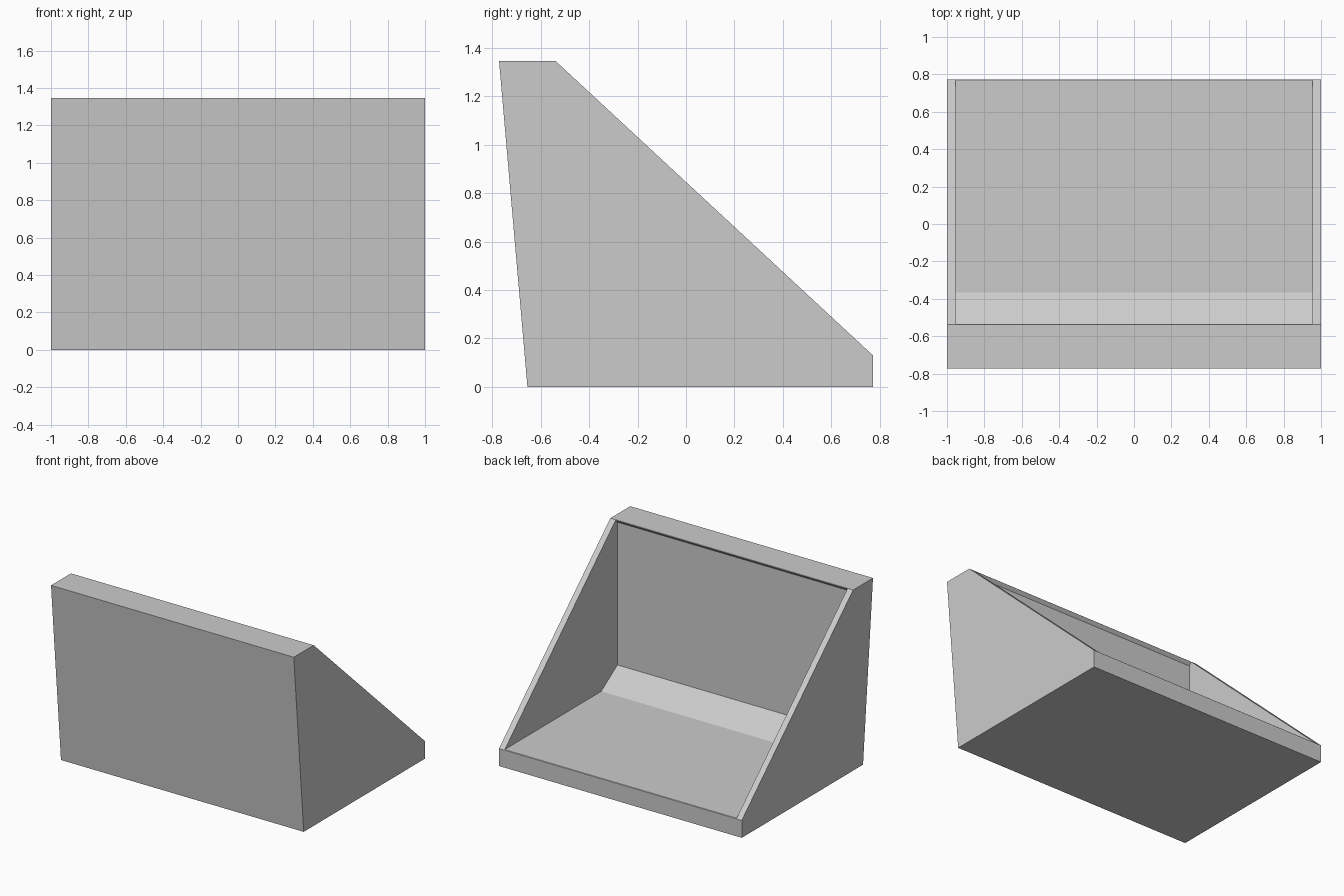
import bpy
import bmesh

default = bpy.data.objects.get("Cube")
if default:
    bpy.data.objects.remove(default, do_unlink=True)

grey = bpy.data.materials.new("light_grey")
grey.use_nodes = True
colour = (0.6, 0.6, 0.6, 1)
grey.diffuse_color = colour
grey.node_tree.nodes["Principled BSDF"].inputs["Base Color"].default_value = colour


def prism(name, profile, half_width):
    """Extrude a side profile of (y, z) points symmetrically along x."""
    bm = bmesh.new()
    face = bm.faces.new([bm.verts.new((-half_width, y, z)) for y, z in profile])
    extruded = bmesh.ops.extrude_face_region(bm, geom=[face])["geom"]
    moved = [v for v in extruded if isinstance(v, bmesh.types.BMVert)]
    bmesh.ops.translate(bm, verts=moved, vec=(2 * half_width, 0, 0))
    bmesh.ops.recalc_face_normals(bm, faces=bm.faces[:])
    mesh = bpy.data.meshes.new(name)
    bm.to_mesh(mesh)
    bm.free()
    mesh.materials.append(grey)
    obj = bpy.data.objects.new(name, mesh)
    bpy.context.collection.objects.link(obj)
    return obj


# Outer body with leaning front wall and sloped opening
bin_body = prism("open_bin", [(-0.655, 0), (0.772, 0), (0.772, 0.13),
                              (-0.538, 1.345), (-0.772, 1.345)], 1.0)

# Hollow: flat floor, sloped fillet, upright wall and small overhang at the top
hollow = prism("hollow_cutter", [(-0.557, 0.257), (-0.367, 0.133), (1, 0.133),
                                 (1, 1.6), (-0.52, 1.6), (-0.52, 1.36),
                                 (-0.557, 1.32)], 0.955)
hollow.hide_render = True

cut = bin_body.modifiers.new("hollow", 'BOOLEAN')
cut.operation = 'DIFFERENCE'
cut.solver = 'EXACT'
cut.object = hollow
bpy.ops.object.select_all(action='DESELECT')
bpy.context.view_layer.objects.active = bin_body
bin_body.select_set(True)
bpy.ops.object.modifier_apply(modifier=cut.name)
bpy.data.objects.remove(hollow, do_unlink=True)
